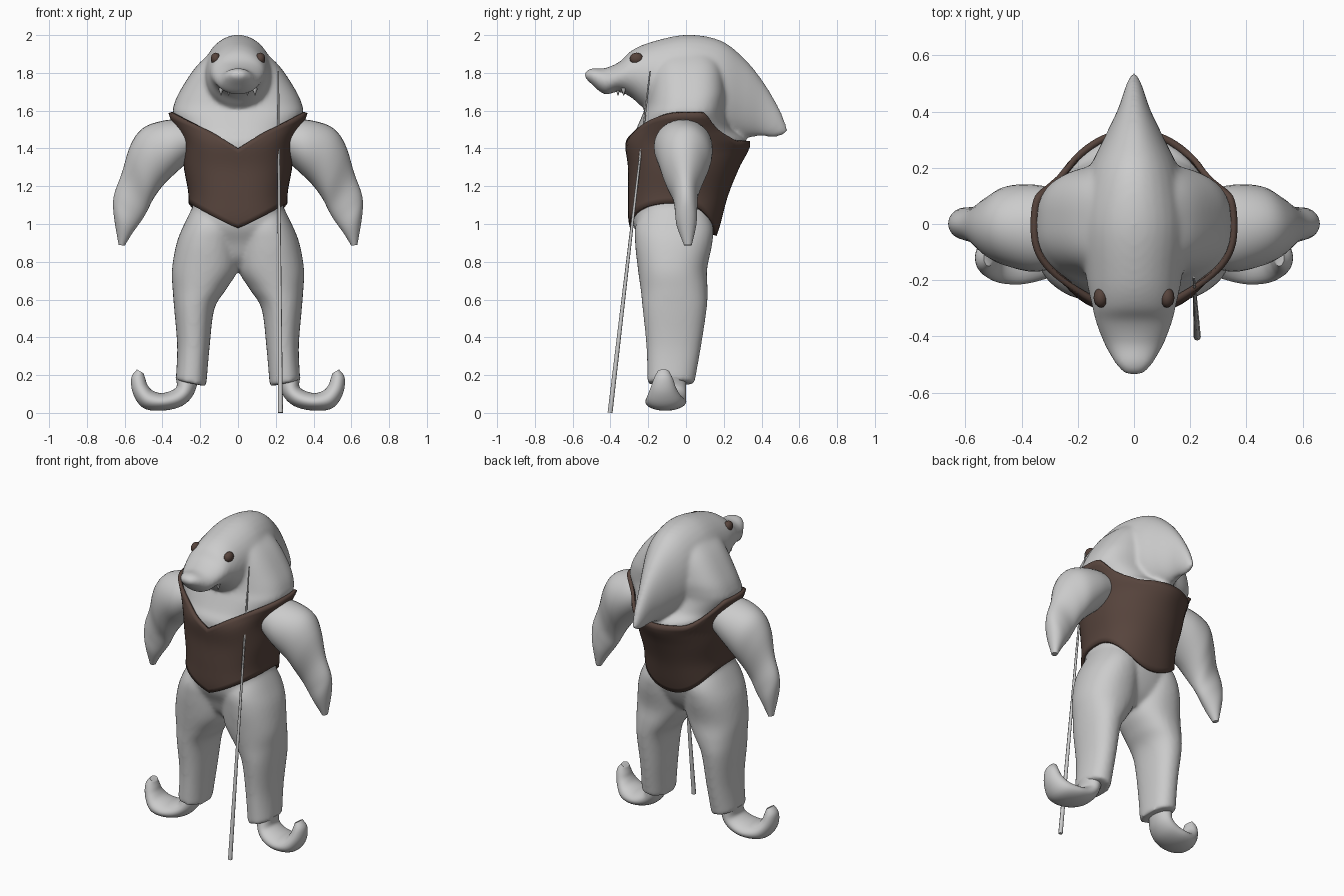
import bpy, bmesh, math
from mathutils import Vector, Matrix

if "Cube" in bpy.data.objects:
    bpy.data.objects.remove(bpy.data.objects["Cube"])


def material(name, rgb):
    m = bpy.data.materials.new(name)
    m.diffuse_color = (*rgb, 1)
    m.use_nodes = True
    m.node_tree.nodes["Principled BSDF"].inputs["Base Color"].default_value = m.diffuse_color
    return m


GREY = material("pale grey", (0.6, 0.6, 0.6))
BROWN = material("dark brown", (0.095, 0.058, 0.046))
SEG = 32


def finish(name, bm, mat, angle=50):
    bmesh.ops.recalc_face_normals(bm, faces=bm.faces)
    for f in bm.faces:
        f.smooth = True
    me = bpy.data.meshes.new(name)
    bm.to_mesh(me)
    bm.free()
    me.set_sharp_from_angle(angle=math.radians(angle))
    me.materials.append(mat)
    ob = bpy.data.objects.new(name, me)
    bpy.context.collection.objects.link(ob)
    return ob


def smooth_path(secs, steps=5):
    """Catmull-Rom interpolation through the section tuples."""
    out = []
    for i in range(len(secs) - 1):
        p0, p1 = secs[max(i - 1, 0)], secs[i]
        p2, p3 = secs[i + 1], secs[min(i + 2, len(secs) - 1)]
        for k in range(steps):
            t = k / steps
            out.append([0.5 * (2 * b + (c - a) * t + (2 * a - 5 * b + 4 * c - d) * t * t
                               + (3 * b - a - 3 * c + d) * t ** 3)
                        for a, b, c, d in zip(p0, p1, p2, p3)])
    return out + [list(secs[-1])]


def unit(t, n):
    c, s = math.cos(t), math.sin(t)
    return (math.copysign(abs(c) ** (2 / n), c), math.copysign(abs(s) ** (2 / n), s))


def skin(bm, rings, caps=True):
    vs = [[bm.verts.new(p) for p in r] for r in rings]
    n = len(vs[0])
    for r, q in zip(vs, vs[1:]):
        for i in range(n):
            bm.faces.new((r[i], r[(i + 1) % n], q[(i + 1) % n], q[i]))
    if caps:
        bm.faces.new(vs[0])
        bm.faces.new(vs[-1])


def loft(bm, secs, plane, n=2.0, side=1):
    """Section = edge point (h, z), opposite point (h, z), low and high on the third axis."""
    rings = []
    for ah, az, bh, bz, lo, hi in smooth_path(secs):
        ring = []
        for i in range(SEG):
            u, v = unit(2 * math.pi * i / SEG, n)
            h = (ah + bh) / 2 + u * (ah - bh) / 2
            z = (az + bz) / 2 + u * (az - bz) / 2
            w = (lo + hi) / 2 + v * (hi - lo) / 2
            ring.append((side * h, w, z) if plane == "xz" else (w, h, z))
        rings.append(ring)
    skin(bm, rings)


# Torso: z, half width, front y, back y
TORSO = [(0.76, 0.08, -0.14, 0.02), (0.82, 0.18, -0.20, 0.08), (0.90, 0.25, -0.235, 0.125),
         (1.00, 0.25, -0.28, 0.16), (1.15, 0.24, -0.285, 0.20), (1.30, 0.265, -0.285, 0.26),
         (1.43, 0.275, -0.30, 0.32), (1.50, 0.305, -0.265, 0.25), (1.58, 0.345, -0.23, 0.21),
         (1.63, 0.34, -0.21, 0.21), (1.70, 0.31, -0.20, 0.215), (1.81, 0.24, -0.19, 0.20),
         (1.88, 0.175, -0.17, 0.17), (1.96, 0.07, -0.1, 0.1)]
DENSE = smooth_path(TORSO, 8)


def torso_point(z, w, f, b, t, off=0.0):
    if math.cos(t) > 0:
        n = 2.5
    elif z < 1.4:
        n = 2.3 - 0.5 * min(max((z - 1.1) / 0.3, 0), 1)
    else:
        n = 1.8 + 1.1 * min((z - 1.4) / 0.2, 1)
    u, v = unit(t, n)
    return (v * (w + off), (f + b) / 2 - u * ((b - f) / 2 + off), z)


# Head with long snout and a hood sweeping back to a fin tip
HEAD = [(-0.54, 1.80, -0.535, 1.775, -0.03, 0.03), (-0.50, 1.825, -0.50, 1.74, -0.065, 0.065),
        (-0.43, 1.825, -0.43, 1.685, -0.105, 0.105), (-0.35, 1.86, -0.36, 1.70, -0.135, 0.135),
        (-0.29, 1.917, -0.29, 1.67, -0.15, 0.15), (-0.19, 1.962, -0.20, 1.60, -0.17, 0.17),
        (0.0, 2.002, 0.0, 1.54, -0.19, 0.19), (0.18, 1.973, 0.17, 1.455, -0.165, 0.165),
        (0.31, 1.875, 0.30, 1.455, -0.107, 0.107), (0.415, 1.745, 0.39, 1.465, -0.06, 0.06),
        (0.50, 1.60, 0.46, 1.46, -0.033, 0.033), (0.54, 1.495, 0.505, 1.465, -0.015, 0.015)]
LEG = [(0.225, 1.12, 0.05, 1.12, -0.20, 0.08), (0.285, 1.0, 0.0, 1.0, -0.265, 0.14),
       (0.325, 0.9, -0.005, 0.9, -0.27, 0.14), (0.35, 0.76, 0.0, 0.76, -0.255, 0.112),
       (0.346, 0.65, 0.065, 0.65, -0.24, 0.115), (0.338, 0.55, 0.125, 0.55, -0.23, 0.11),
       (0.322, 0.35, 0.15, 0.35, -0.21, 0.08), (0.330, 0.172, 0.168, 0.14, -0.205, 0.045)]
SHOE = [(0.33, 0.19, 0.21, 0.17, -0.16, 0.0), (0.325, 0.14, 0.24, 0.09, -0.18, 0.0),
        (0.36, 0.115, 0.30, 0.035, -0.20, 0.0), (0.41, 0.105, 0.40, 0.012, -0.215, 0.0),
        (0.455, 0.12, 0.50, 0.025, -0.21, -0.02), (0.48, 0.15, 0.555, 0.10, -0.19, -0.05),
        (0.49, 0.18, 0.565, 0.185, -0.17, -0.07), (0.50, 0.21, 0.535, 0.23, -0.15, -0.09)]
ARM = [(0.27, 1.55, 0.24, 1.35, -0.15, 0.12), (0.38, 1.55, 0.33, 1.27, -0.17, 0.14),
       (0.50, 1.51, 0.40, 1.20, -0.15, 0.135), (0.568, 1.42, 0.45, 1.13, -0.12, 0.10),
       (0.615, 1.27, 0.48, 1.07, -0.075, 0.065), (0.657, 1.15, 0.51, 1.02, -0.06, 0.06),
       (0.658, 1.05, 0.56, 0.95, -0.05, 0.055), (0.632, 0.89, 0.60, 0.885, -0.01, 0.03)]

# Body: torso, head and legs fused into one smooth skin
bm = bmesh.new()
skin(bm, [[torso_point(*s, 2 * math.pi * i / 48) for i in range(48)] for s in DENSE])
loft(bm, HEAD, "yz")
for side in (-1, 1):
    loft(bm, LEG, "xz", 2.2, side)
body = finish("body", bm, GREY, 180)
fuse = body.modifiers.new("fuse", "REMESH")
fuse.mode, fuse.voxel_size, fuse.use_smooth_shade = "VOXEL", 0.011, True
relax = body.modifiers.new("relax", "SMOOTH")
relax.factor, relax.iterations = 0.5, 12


# Vest: shell following the torso, with a V neck and pointed hem
def body_at(z):
    for a, b in zip(DENSE, DENSE[1:]):
        if a[0] <= z <= b[0]:
            k = (z - a[0]) / (b[0] - a[0])
            return [p + (q - p) * k for p, q in zip(a, b)][1:]


def vest_limits(u, v):
    s = abs(v)
    if u > 0:
        return 0.98 + 0.13 * s, 1.40 + 0.19 * s ** 0.95
    k = min(max((0.85 + u) / 0.5, 0), 1)
    return 0.94 + 0.17 * s * s, 1.44 + 0.15 * k * k * (3 - 2 * k)


rings = []
for j in range(17):
    ring = []
    for i in range(72):
        t = 2 * math.pi * i / 72
        lo, hi = vest_limits(*unit(t, 2.3))
        z = lo + (hi - lo) * j / 16
        ring.append(torso_point(z, *body_at(z), t, 0.012))
    rings.append(ring)
bm = bmesh.new()
skin(bm, rings, caps=False)
vest = finish("vest", bm, BROWN)
mod = vest.modifiers.new("thickness", "SOLIDIFY")
mod.thickness, mod.offset = 0.02, 0


def ball(name, loc, size, mat):
    bm = bmesh.new()
    bmesh.ops.create_uvsphere(bm, u_segments=16, v_segments=10, radius=1)
    bm.transform(Matrix.Translation(loc) @ Matrix.Diagonal((*size, 1)))
    return finish(name, bm, mat)


def rod(name, a, b, r1, r2, mat):
    a, b = Vector(a), Vector(b)
    bm = bmesh.new()
    bmesh.ops.create_cone(bm, cap_ends=True, segments=8, radius1=r1, radius2=r2, depth=(b - a).length)
    turn = (b - a).to_track_quat("Z", "Y").to_matrix().to_4x4()
    bm.transform(Matrix.Translation((a + b) / 2) @ turn)
    return finish(name, bm, mat)


# Mirrored arms, shoes, eyes and teeth
for side, word in ((-1, "left"), (1, "right")):
    for part, secs in (("curled_shoe", SHOE), ("flipper_arm", ARM)):
        bm = bmesh.new()
        loft(bm, secs, "xz", 2.0, side)
        finish(f"{word}_{part}", bm, GREY)
    ball(word + "_eye", (side * 0.118, -0.262, 1.875), (0.026, 0.036, 0.032), BROWN)
    for k, (x, y) in enumerate(((0.09, -0.33), (0.05, -0.36))):
        rod(f"{word}_tooth_{k}", (side * x, y, 1.72), (side * x, y, 1.68), 0.014, 0.002, GREY)

# Slender cane leaning against the vest
rod("cane", (0.225, -0.402, 0.001), (0.213, -0.19, 1.81), 0.013, 0.004, GREY)
